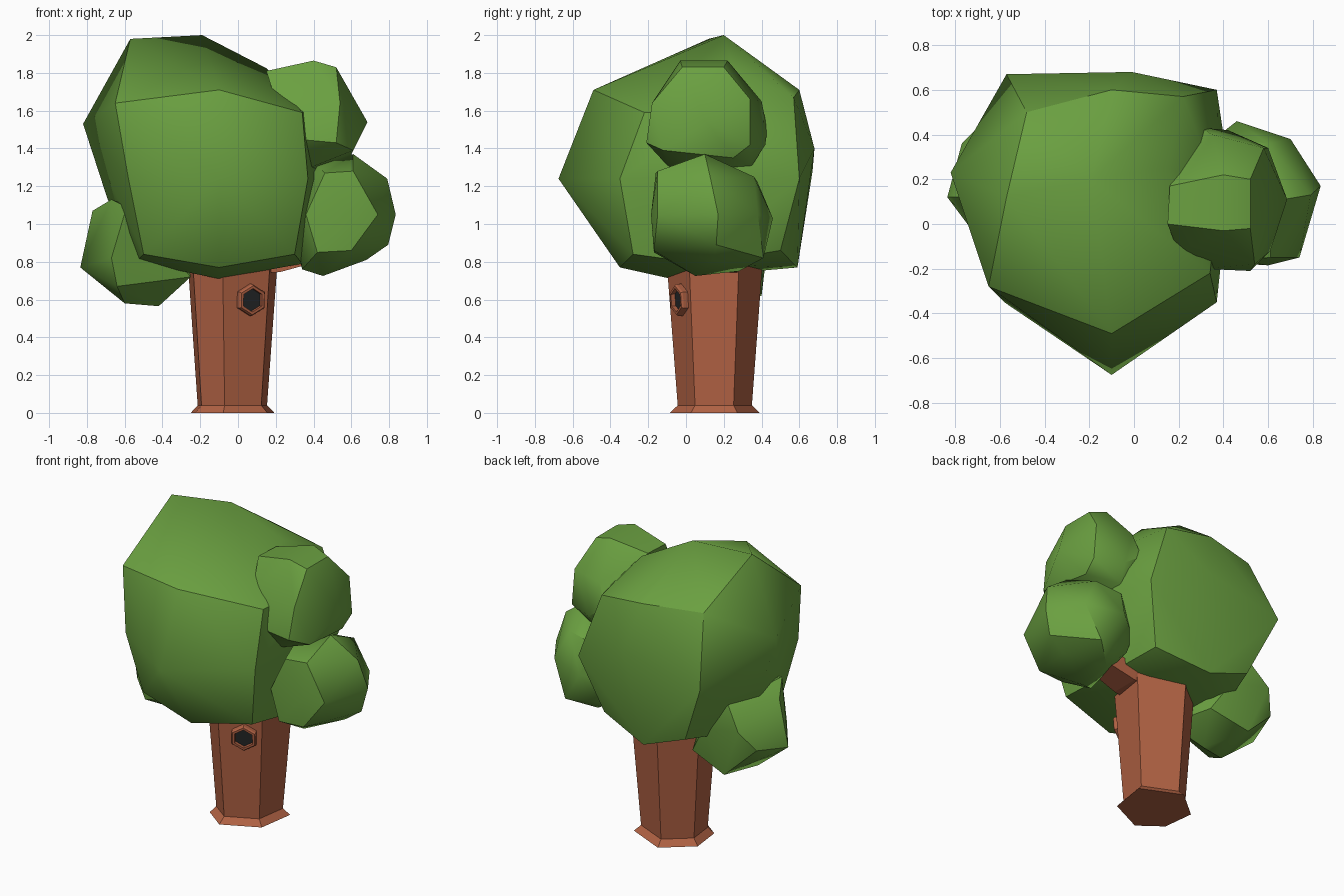
import bpy, bmesh, math
from mathutils import Vector

if "Cube" in bpy.data.objects:
    bpy.data.objects.remove(bpy.data.objects["Cube"])


def material(name, rgb):
    m = bpy.data.materials.new(name)
    m.diffuse_color = (*rgb, 1)
    m.use_nodes = True
    m.node_tree.nodes["Principled BSDF"].inputs["Base Color"].default_value = m.diffuse_color
    return m


LEAF = material("leaf green", (0.145, 0.35, 0.052))
BARK = material("bark brown", (0.44, 0.122, 0.057))
DARK = material("hollow black", (0.017, 0.02, 0.021))


def near(v, p):
    return (v.co - Vector(p)).length < 0.01


def finish(bm, name, mat, angle=None, soft=(), rim=()):
    """Edges on the rim stay sharp; those touching soft points or below the angle are smooth."""
    bmesh.ops.recalc_face_normals(bm, faces=bm.faces)
    if angle is not None:
        for f in bm.faces:
            f.smooth = True
        for e in bm.edges:
            a, b = e.verts
            on_rim = any((near(a, p) and near(b, q)) or (near(a, q) and near(b, p))
                         for p, q in zip(rim, rim[1:]))
            touch = any(near(v, p) for v in e.verts for p in soft)
            e.smooth = not on_rim and (touch or e.calc_face_angle(0) < math.radians(angle))
    me = bpy.data.meshes.new(name)
    bm.to_mesh(me)
    bm.free()
    me.materials.append(mat)
    ob = bpy.data.objects.new(name, me)
    bpy.context.collection.objects.link(ob)
    return ob


def clump(name, points, angle=36, soft=(), rim=()):
    """Faceted leaf clump: convex hull of a few corner points."""
    bm = bmesh.new()
    vs = [bm.verts.new(p) for p in points]
    bmesh.ops.convex_hull(bm, input=vs)
    junk = [v for v in bm.verts if not v.link_faces]
    bmesh.ops.delete(bm, geom=junk, context='VERTS')
    return finish(bm, name, LEAF, angle, soft, rim)


def loft(name, rings, mat, closed=False):
    """Skin a list of equal rings; cap both ends, or join last to first."""
    bm = bmesh.new()
    rs = [[bm.verts.new(p) for p in ring] for ring in rings]
    n = len(rs[0])
    pairs = list(zip(rs, rs[1:])) + ([(rs[-1], rs[0])] if closed else [])
    for a, b in pairs:
        for i in range(n):
            bm.faces.new((a[i], a[(i + 1) % n], b[(i + 1) % n], b[i]))
    if not closed:
        bm.faces.new(rs[0])
        bm.faces.new(rs[-1])
    return finish(bm, name, mat)


# Main crown: the rim bounds its smooth top and runs down the back left corner
FRONT, APEX, BULGE, LEFT = (-.10, -.675, 1.24), (-.19, .20, 2.0), (.15, .25, 1.825), (-.82, .23, 1.53)
TOP_FRONT, BACK_LEFT = (-.10, -.49, 1.71), (-.48, .50, 1.71)
CORNER = [(-.57, .67, 1.28), (-.40, .58, .88)]
TOP_RIM = [BACK_LEFT, (-.10, .60, 1.71), (.22, .57, 1.67), (.34, -.22, 1.59), TOP_FRONT,
           (-.65, -.28, 1.64), (-.57, .12, 1.98), BACK_LEFT] + CORNER
clump("main_crown", TOP_RIM[1:] + [
    FRONT, APEX, BULGE, LEFT, (-.10, -.35, .77), (-.10, -.08, .71),
    (-.58, -.35, 1.24), (-.50, -.28, .84), (.37, -.35, 1.24), (.30, -.28, .84),
    (-.01, .68, 1.40), (.37, .60, 1.24), (-.10, .59, .77), (.25, .50, .86),
    (-.69, .20, 1.13), (-.54, .10, .80),
    (.43, .20, 1.24), (.38, .15, 1.60), (.34, .08, .79)], 32, [FRONT, APEX, BULGE, LEFT], TOP_RIM)

# Upper right clump
clump("upper_right_clump", [
    (.40, .22, 1.865), (.40, -.03, 1.865), (.16, .17, 1.81), (.15, 0, 1.81),
    (.52, -.02, 1.83), (.52, .20, 1.83), (.58, .34, 1.66), (.54, -.18, 1.64),
    (.685, .11, 1.54), (.30, .43, 1.50), (.35, .40, 1.65), (.30, -.20, 1.45), (.52, -.21, 1.43),
    (.20, -.13, 1.65), (.61, -.12, 1.39), (.60, .34, 1.42), (.59, .25, 1.35), (.42, .42, 1.42),
    (.40, .35, 1.31), (.36, .12, 1.27), (.36, -.08, 1.29)], 38, [(.685, .11, 1.54)])

# Lower right clump
clump("lower_right_clump", [
    (.61, -.15, 1.28), (.61, .10, 1.37), (.60, .36, 1.25), (.79, .13, 1.24), (.835, .17, 1.05),
    (.74, -.15, 1.05), (.60, -.185, 1.05), (.60, -.17, .86), (.42, -.17, .85),
    (.795, .16, .89), (.70, .38, 1.05), (.68, .15, .81), (.46, .46, 1.03), (.60, .41, .82),
    (.45, .05, .725), (.45, .28, .75), (.34, 0, .76), (.42, 0, 1.31), (.46, -.16, 1.27),
    (.42, .38, 1.22), (.30, 0, 1.08), (.28, .32, 1.0), (.36, .36, .84), (.36, -.17, 1.05)], 38)

# Left clump
clump("left_clump", [
    (-.67, -.05, 1.13), (-.59, .40, 1.09), (-.59, -.12, 1.09), (-.77, .12, 1.07),
    (-.835, .12, .77), (-.67, -.10, .82), (-.69, .44, .95), (-.77, .36, .82),
    (-.60, .10, .58), (-.42, .15, .565), (-.56, .40, .62), (-.64, -.06, .67),
    (-.25, .03, .72), (-.30, .36, .70), (-.30, .20, 1.0), (-.42, .42, .90)])

# Trunk: tapered hexagon with a flared foot
HEX = [(-.07, -.04), (.12, .05), (.15, .25), (-.06, .345), (-.21, .22), (-.19, .05)]
CX, CY = -.035, .155


def trunk_ring(scale, z):
    return [(CX + (x - CX) * scale, CY + (y - CY) * scale, z) for x, y in HEX]


loft("trunk", [trunk_ring(1.23, 0), trunk_ring(1.02, .04), trunk_ring(1.32, .80),
               trunk_ring(1.1, .95)], BARK)

# Branch reaching out under the right-hand clumps
loft("branch", [
    [(.10, .06, .74), (.10, .28, .74), (.10, .30, .83), (.10, .06, .83)],
    [(.22, .08, .745), (.22, .27, .745), (.22, .29, .83), (.22, .08, .83)],
    [(.46, .10, .81), (.46, .25, .81), (.46, .27, .90), (.46, .10, .90)]], BARK)

# Tree hollow: hexagonal rim with a dark disc
out = Vector((.43, -.90, -.07)).normalized()
side = Vector((0, 0, 1)).cross(out).normalized()
up = out.cross(side)
mid = Vector((.057, -.010, .60))


def hollow_ring(r, d):
    pts = []
    for k in range(6):
        a = math.radians(90 + 60 * k)
        pts.append(mid + side * r * math.cos(a) + up * r * math.sin(a) + out * d)
    return pts


loft("hollow_rim", [hollow_ring(.085, -.02), hollow_ring(.085, .04), hollow_ring(.077, .05),
                    hollow_ring(.062, .05), hollow_ring(.062, -.02)], BARK, True)
loft("hollow_dark", [hollow_ring(.063, .018), hollow_ring(.063, .026)], DARK)
